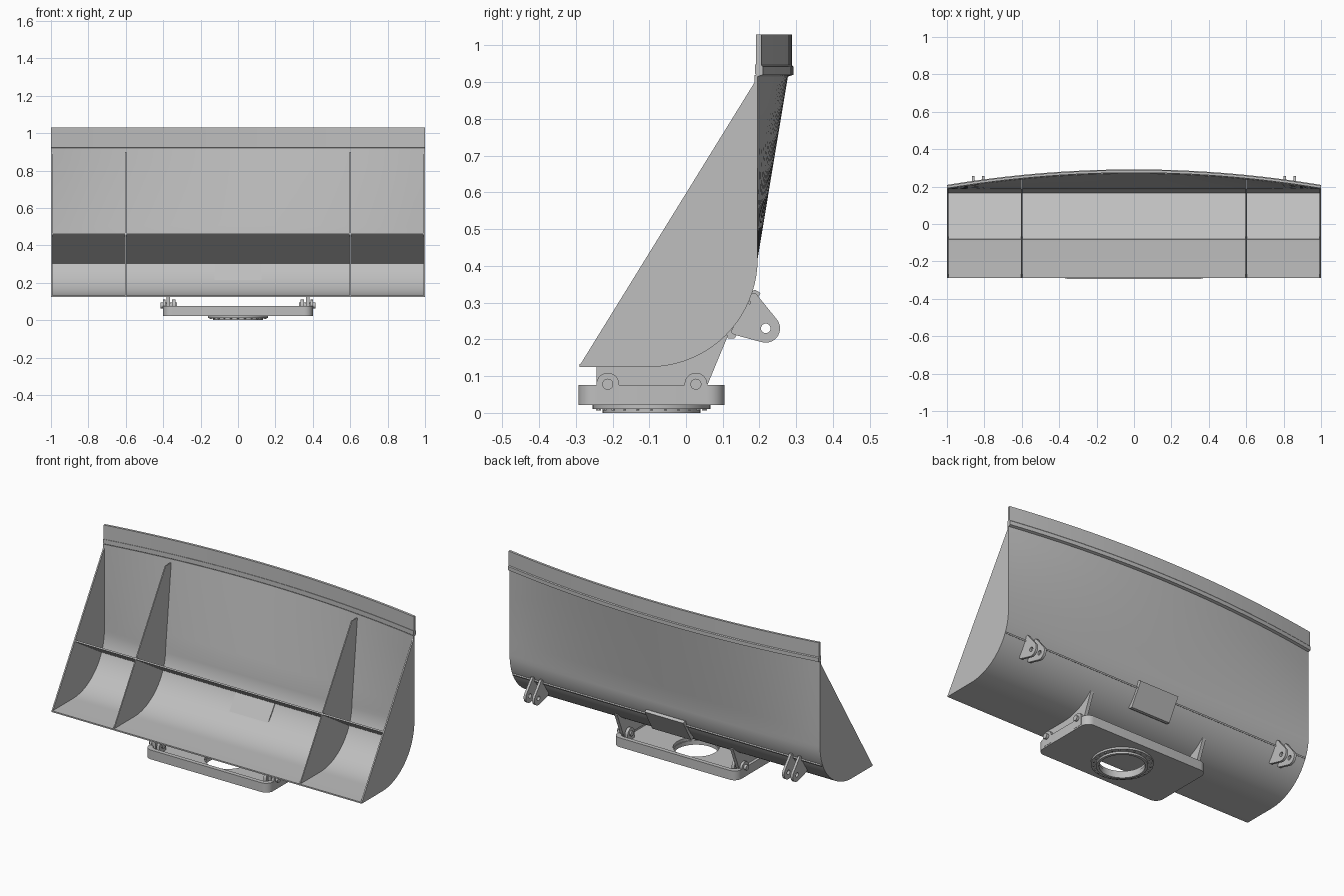
import bpy, bmesh
from math import sin, cos, pi, radians

if "Cube" in bpy.data.objects:
    bpy.data.objects.remove(bpy.data.objects["Cube"], do_unlink=True)

steel = bpy.data.materials.new("grey_steel")
steel.use_nodes = True
GREY = (0.52, 0.52, 0.52, 1)
steel.diffuse_color = GREY
steel.node_tree.nodes["Principled BSDF"].inputs["Base Color"].default_value = GREY

# Shell cross-section: flat floor, quarter arc, back wall that bows out upwards
ARC_Y, ARC_Z, ARC_R = -0.10, 0.42, 0.295
WALL_TOP, BOW = 0.92, 0.083
LIP, SIDE_TOP = -0.29, 0.9


def bow(x, y, z):
    t = min(max((z - ARC_Z) / (WALL_TOP - ARC_Z), 0), 1)
    return (x, y + BOW * t * (1 - x * x), z)


def along_x(u, v, t):
    return (t, u, v)


def bowed_x(u, v, t):
    return bow(t, u, v)


def along_z(u, v, t):
    return (u, v, t)


def sweep(name, pts, levels, place=along_x):
    """Closed section carried through the given levels and capped."""
    bm = bmesh.new()
    rings = [[bm.verts.new(place(u, v, t)) for u, v in pts] for t in levels]
    n = len(pts)
    for a, b in zip(rings, rings[1:]):
        for i in range(n):
            j = (i + 1) % n
            bm.faces.new((a[i], a[j], b[j], b[i]))
    bm.faces.new(rings[0])
    bm.faces.new(rings[-1])
    bmesh.ops.recalc_face_normals(bm, faces=bm.faces)
    me = bpy.data.meshes.new(name)
    bm.to_mesh(me)
    bm.free()
    me.materials.append(steel)
    ob = bpy.data.objects.new(name, me)
    bpy.context.collection.objects.link(ob)
    return ob


def arc(cu, cv, r, start, end, steps):
    out = []
    for i in range(steps + 1):
        a = radians(start + (end - start) * i / steps)
        out.append((cu + r * cos(a), cv + r * sin(a)))
    return out


def circle(cu, cv, r, steps=48):
    return arc(cu, cv, r, 0, 360, steps)[:-1]


def rounded_rect(cu, cv, hu, hv, r):
    pts = []
    for k, (su, sv) in enumerate(((1, 1), (-1, 1), (-1, -1), (1, -1))):
        pts += arc(cu + su * (hu - r), cv + sv * (hv - r), r, 90 * k, 90 * k + 90, 6)
    return pts


def cut(ob, cutter):
    """Subtract the cutter, keep the result and drop the cutter."""
    mod = ob.modifiers.new("cut", "BOOLEAN")
    mod.operation, mod.solver, mod.object = "DIFFERENCE", "EXACT", cutter
    deps = bpy.context.evaluated_depsgraph_get()
    me = bpy.data.meshes.new_from_object(ob.evaluated_get(deps))
    ob.modifiers.clear()
    ob.data = me
    bpy.data.objects.remove(cutter, do_unlink=True)


def smooth(ob, angle=25):
    bpy.ops.object.select_all(action="DESELECT")
    ob.select_set(True)
    bpy.context.view_layer.objects.active = ob
    bpy.ops.object.shade_smooth_by_angle(angle=radians(angle))


def shell_line(inset):
    r = ARC_R - inset
    wall = [(ARC_Y + r, ARC_Z + (WALL_TOP - ARC_Z) * i / 6) for i in range(1, 7)]
    return [(LIP, ARC_Z - r)] + arc(ARC_Y, ARC_Z, r, -90, 0, 20) + wall


# Bucket shell
STEPS = [-1 + i / 16 for i in range(33)]
shell = sweep("bucket_shell", shell_line(0) + shell_line(0.008)[::-1], STEPS, bowed_x)
smooth(shell)

# Top rail: thin upright band above a thicker bead
band = [(0.191, 0.94), (0.205, 0.94), (0.205, 1.03), (0.191, 1.03)]
bead = [(0.188, 0.922), (0.195, 0.915), (0.209, 0.92), (0.209, 0.942), (0.204, 0.948), (0.188, 0.948)]
smooth(sweep("top_band", band, STEPS, bowed_x))
smooth(sweep("top_bead", bead, STEPS, bowed_x))


# End plates and inner dividers share one outline, fitted to the bowed wall
def web(name, x0, x1):
    outline = [p for p in shell_line(0.003) if p[1] < SIDE_TOP]
    outline += [(ARC_Y + ARC_R - 0.003, SIDE_TOP), (0.187, SIDE_TOP)]
    mid = (x0 + x1) / 2
    fitted = [bow(mid, u, v)[1:] for u, v in outline[:-1]] + [outline[-1]]
    return sweep(name, fitted, (x0, x1))


for side, s in (("left", 1), ("right", -1)):
    web(side + "_end_plate", s * 0.992, s)
    web(side + "_divider", s * 0.597, s * 0.603)

# Sloping shelf between the webs
sweep("inner_shelf", [(-0.08, 0.466), (0.178, 0.302), (0.174, 0.294), (-0.084, 0.458)], (-0.995, 0.995))

# Flat patch on the outside of the curve
sweep("back_patch", [(0.098, 0.212), (0.117, 0.202), (0.132, 0.202), (0.203, 0.326),
                     (0.188, 0.335), (0.178, 0.33)], (-0.125, 0.125))

# Rear lugs: pairs of pierced ears
ear = [(0.122, 0.22), (0.13, 0.213)] + arc(0.217, 0.23, 0.039, -105, 45, 14) + [(0.19, 0.325), (0.175, 0.325)]
for side, s in (("left", 1), ("right", -1)):
    for part, x in (("outer", 0.86), ("inner", 0.805)):
        ob = sweep(side + "_" + part + "_lug", ear, (s * x - 0.007, s * x + 0.007))
        cut(ob, sweep("cutter", circle(0.217, 0.23, 0.013, 20), (s * x - 0.05, s * x + 0.05)))
        smooth(ob)

# Base tray with recess and round opening
CY = -0.094
base = sweep("base_tray", rounded_rect(0, CY, 0.4, 0.199, 0.045), (0.022, 0.076), along_z)
cut(base, sweep("cutter", rounded_rect(0, CY, 0.375, 0.174, 0.03), (0.042, 0.2), along_z))
cut(base, sweep("cutter", circle(0, CY, 0.122), (-0.1, 0.3), along_z))
smooth(base)

# Bearing rings under the base
for name, r, z0, z1 in (("upper_ring", 0.16, 0.011, 0.024), ("lower_ring", 0.133, 0, 0.013)):
    ring = sweep(name, circle(0, CY, r), (z0, z1), along_z)
    cut(ring, sweep("cutter", circle(0, CY, 0.118), (-0.1, 0.1), along_z))
    smooth(ring)
for i in range(24):
    a = 2 * pi * i / 24
    sweep("ring_bolt", circle(0.147 * cos(a), CY + 0.147 * sin(a), 0.005, 6), (0.007, 0.013), along_z)

# Hanger plates, clevis ears and pivot pins joining base and bucket
hanger = [(-0.243, 0.06), (0.05, 0.06), (0.06, 0.08), (0.114, 0.21)]
hanger += arc(ARC_Y, ARC_Z, ARC_R - 0.004, -45, -90, 8) + [(-0.243, 0.129)]
for side, s in (("left", 1), ("right", -1)):
    sweep(side + "_hanger", hanger, (s * 0.363, s * 0.383))
    for end, y in (("front", -0.213), ("rear", 0.027)):
        clevis = [(y - 0.031, 0.03)] + [(y + 0.031, 0.03)] + arc(y, 0.078, 0.031, 0, 180, 14)
        for x0, x1 in ((0.335, 0.353), (0.387, 0.401)):
            smooth(sweep(side + "_" + end + "_clevis", clevis, (s * x0, s * x1)))
        smooth(sweep(side + "_" + end + "_pin", circle(y, 0.078, 0.015, 24), (s * 0.327, s * 0.415)))
